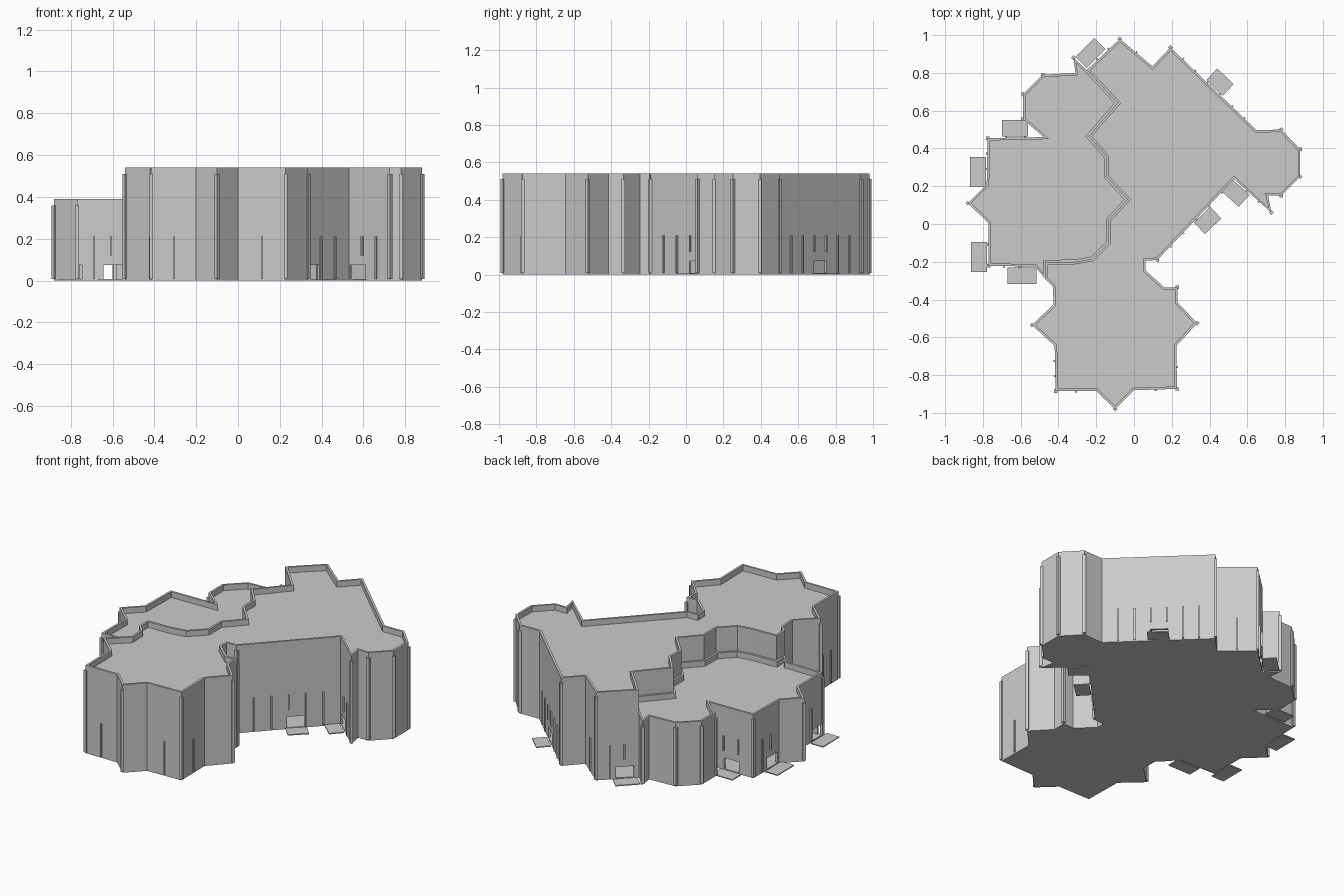
import bpy, bmesh, math
from mathutils import Vector

if "Cube" in bpy.data.objects:
    bpy.data.objects.remove(bpy.data.objects["Cube"])

TALL, LOW, WALL, FLOOR = 0.54, 0.39, 0.013, 0.008

# Plan outlines, clockwise: outer edge of tall wing, shared wall, outer edge of low wing
tall_edge = [(-.25, .815), (-.075, .98), (.098, .835), (.193, .935), (.648, .497), (.78, .50),
             (.88, .395), (.88, .25), (.78, .15), (.71, .15), (.727, .06), (.53, .238),
             (.124, -.19), (.06, -.195), (.06, -.245), (.16, -.335), (.23, -.335), (.23, -.415),
             (.335, -.525), (.224, -.645), (.228, -.873), (0, -.88), (-.10, -.98), (-.2, -.885),
             (-.415, -.885), (-.42, -.645), (-.54, -.535), (-.425, -.425), (-.43, -.33),
             (-.47, -.29)]
shared = [(-.47, -.205), (-.31, -.2), (-.22, -.185), (-.135, -.1), (-.135, .02), (-.035, .13),
          (-.145, .25), (-.145, .355), (-.24, .465), (-.087, .64)]
low_edge = [(-.47, -.29), (-.525, -.225), (-.77, -.222), (-.77, .005), (-.88, .11), (-.78, .21),
            (-.775, .455), (-.478, .46), (-.588, .555), (-.588, .688), (-.483, .79), (-.31, .80),
            (-.32, .88), (-.25, .815)]

# Doors: point on the wall, outward direction in degrees, pad length
doors = [((-.195, .87), 135, .14), ((-.63, .457), 90, .137), ((-.777, .275), 180, .16),
         ((-.77, -.175), 180, .16), ((-.593, -.224), 270, .155), ((.355, .055), -46.5, .12),
         ((.565, .205), -132, .12), ((.42, .715), 46, .12)]
doors[6] = ((.572, .2), 228 - 0, .12)


def new_object(name, bm):
    bmesh.ops.recalc_face_normals(bm, faces=bm.faces)
    me = bpy.data.meshes.new(name)
    bm.to_mesh(me)
    bm.free()
    ob = bpy.data.objects.new(name, me)
    bpy.context.collection.objects.link(ob)
    return ob


def inset(pts, d):
    """Mitred inward offset of a clockwise outline."""
    out = []
    for i, p in enumerate(pts):
        a, b, c = Vector(pts[i - 1]), Vector(p), Vector(pts[(i + 1) % len(pts)])
        u, v = (b - a).normalized(), (c - b).normalized()
        n1, n2 = Vector((u.y, -u.x)), Vector((v.y, -v.x))
        m = n1 + n2
        out.append(tuple(b + m * (d / max(0.3, 1 + n1.dot(n2)))))
    return out


def slab(name, pts, z0, z1):
    bm = bmesh.new()
    lo = [bm.verts.new((x, y, z0)) for x, y in pts]
    hi = [bm.verts.new((x, y, z1)) for x, y in pts]
    bm.faces.new(lo)
    bm.faces.new(hi)
    for i in range(len(pts)):
        bm.faces.new((lo[i - 1], lo[i], hi[i], hi[i - 1]))
    return new_object(name, bm)


def wall_ring(name, pts, z0, z1):
    bm = bmesh.new()
    loops = [[bm.verts.new((x, y, z)) for x, y in q]
             for q, z in ((pts, z0), (pts, z1), (inset(pts, WALL), z1), (inset(pts, WALL), z0))]
    for k in range(4):
        a, b = loops[k], loops[(k + 1) % 4]
        for i in range(len(pts)):
            bm.faces.new((a[i - 1], a[i], b[i], b[i - 1]))
    return new_object(name, bm)


def add_box(bm, center, angle, size):
    """Box whose local x axis points along angle."""
    vs = bmesh.ops.create_cube(bm, size=1)['verts']
    c, s = math.cos(angle), math.sin(angle)
    for v in vs:
        x, y, z = (v.co[i] * size[i] for i in range(3))
        v.co = (center[0] + x * c - y * s, center[1] + x * s + y * c, center[2] + z)


# Door cutters and ground pads
cut, pads = bmesh.new(), bmesh.new()
for (x, y), deg, length in doors:
    a = math.radians(deg)
    add_box(cut, (x, y, FLOOR + .033), a, (.05, .10, .066))
    add_box(pads, (x + .05 * math.cos(a), y + .05 * math.sin(a), .004), a, (.085, length, .006))
cutter = new_object("door_cutter", cut)
cutter.hide_render = True
cutter.hide_viewport = True
new_object("entrance_pads", pads)

# Both wings: floor, outer wall with parapet, recessed roof
for wing, outline, h in (("tall", tall_edge + shared, TALL),
                         ("low", low_edge + shared[::-1], LOW)):
    slab(wing + "_floor", outline, 0, FLOOR)
    walls = wall_ring(wing + "_walls", outline, FLOOR, h)
    mod = walls.modifiers.new("doors", 'BOOLEAN')
    mod.operation, mod.object, mod.solver = 'DIFFERENCE', cutter, 'EXACT'
    slab(wing + "_roof", inset(outline, WALL * .9), h - .05, h - .035)

# Corner posts and short wall fins along the outside edges
posts, fins = bmesh.new(), bmesh.new()
for edge, h in ((tall_edge, TALL - .03), (low_edge, LOW - .03)):
    for i in range(len(edge) - 1):
        a, b = Vector(edge[i]), Vector(edge[i + 1])
        d = b - a
        ang = math.atan2(d.y, d.x)
        if i:
            e = a - Vector(edge[i - 1])
            if e.cross(d) < 0:
                add_box(posts, (a.x, a.y, h / 2 + .004), ang, (.018, .018, h - .008))
        if d.length < .2:
            continue
        n = round(d.length / .092)
        for k in range(1, n):
            p = a + d * (k / n)
            near = any((p - Vector(q)).length < .056 for q, _, _ in doors)
            z0 = .12 if near else FLOOR
            add_box(fins, (p.x, p.y, (z0 + .21) / 2), ang, (.009, .016, .21 - z0))
new_object("corner_posts", posts)
new_object("wall_fins", fins)
